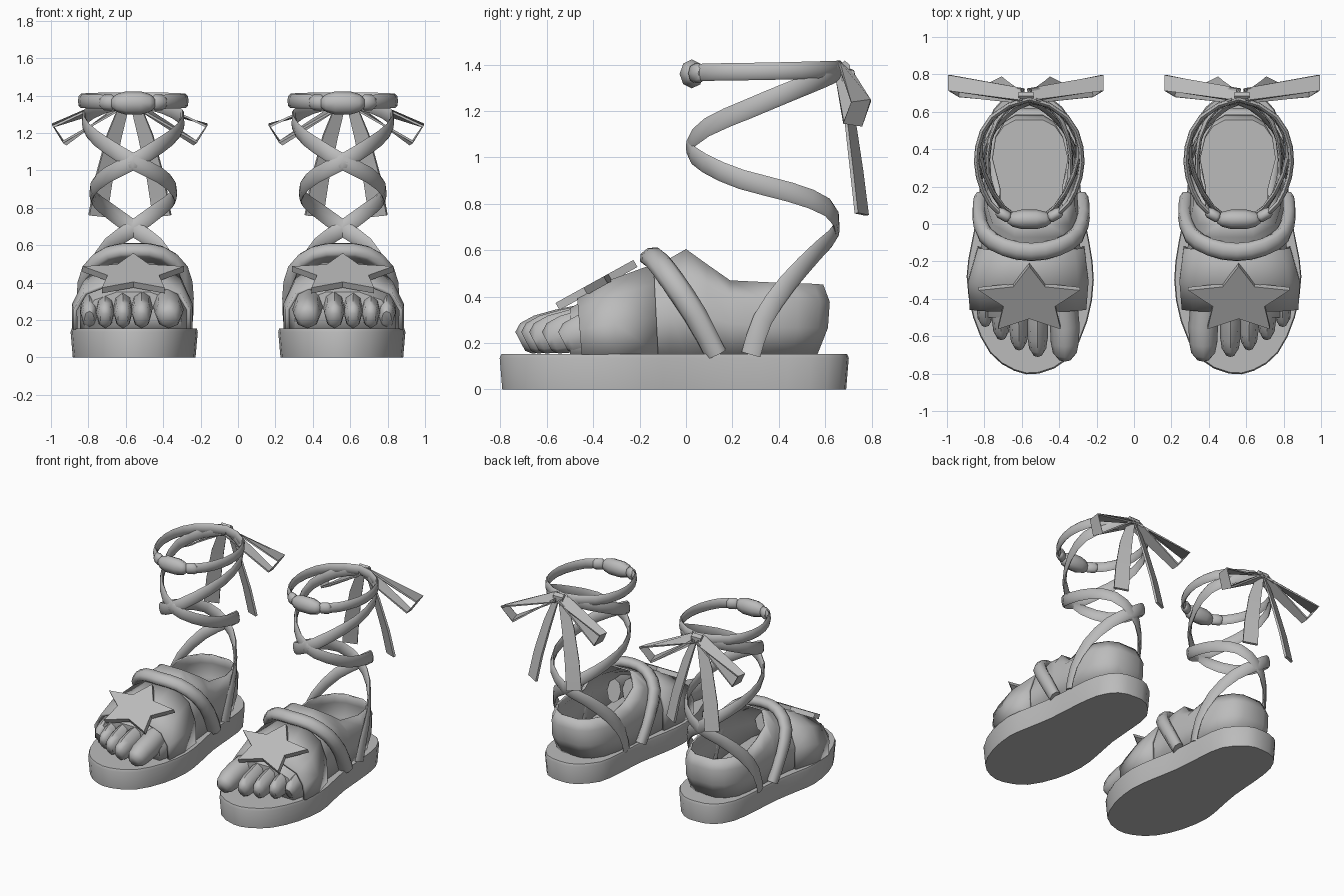
import bpy, bmesh, math
from mathutils import Vector

if "Cube" in bpy.data.objects:
    bpy.data.objects.remove(bpy.data.objects["Cube"])

CX = 0.56  # centre line of the one sandal that is mirrored

mat = bpy.data.materials.new("grey")
mat.diffuse_color = (0.5, 0.5, 0.5, 1)
mat.use_nodes = True
mat.node_tree.nodes["Principled BSDF"].inputs["Base Color"].default_value = mat.diffuse_color


def finish(name, bm, angle=40, solid=0):
    """Turn a bmesh into a shaded object mirrored into a pair."""
    bmesh.ops.recalc_face_normals(bm, faces=bm.faces)
    me = bpy.data.meshes.new(name)
    bm.to_mesh(me)
    bm.free()
    me.materials.append(mat)
    ob = bpy.data.objects.new(name, me)
    bpy.context.collection.objects.link(ob)
    bpy.ops.object.select_all(action='DESELECT')
    ob.select_set(True)
    bpy.context.view_layer.objects.active = ob
    bpy.ops.object.shade_smooth_by_angle(angle=math.radians(angle))
    if solid:
        m = ob.modifiers.new("thickness", 'SOLIDIFY')
        m.thickness, m.offset = solid, -1
    m = ob.modifiers.new("pair", 'MIRROR')
    m.use_mirror_merge = False
    return ob


def smooth_path(pts, steps, closed=False):
    """Catmull-Rom interpolation for points of any dimension."""
    n, out = len(pts), []
    pts = [Vector(p) for p in pts]
    at = (lambda i: pts[i % n]) if closed else (lambda i: pts[max(0, min(n - 1, i))])
    for i in range(n if closed else n - 1):
        a, b, c, d = at(i - 1), at(i), at(i + 1), at(i + 2)
        for s in range(steps):
            t = s / steps
            out.append(0.5 * (2 * b + (c - a) * t + (2 * a - 5 * b + 4 * c - d) * t * t
                              + (3 * b - a - 3 * c + d) * t ** 3))
    return out if closed else out + [pts[-1]]


def bridge(bm, rings, closed):
    n = len(rings[0])
    for k in range(len(rings) if closed else len(rings) - 1):
        a, b = rings[k], rings[(k + 1) % len(rings)]
        for j in range(n):
            bm.faces.new((a[j], a[(j + 1) % n], b[(j + 1) % n], b[j]))
    if not closed:
        bm.faces.new(rings[0])
        bm.faces.new(rings[-1])


def sweep(bm, path, width, thick, outward, closed=False, sides=8):
    """Sweep a flat oval; outward(p) is the direction the flat side faces."""
    n, rings = len(path), []
    P = [Vector(p[:3]) for p in path]
    for i, p in enumerate(P):
        a = P[(i - 1) % n] if closed else P[max(i - 1, 0)]
        b = P[(i + 1) % n] if closed else P[min(i + 1, n - 1)]
        t = (b - a).normalized()
        o = Vector(outward(p))
        o = (o - t * o.dot(t)).normalized()
        w = t.cross(o)
        k = path[i][3] if len(path[i]) > 3 else 1
        off = math.pi / 4 if sides == 4 else 0
        g = math.sqrt(2) if sides == 4 else 1
        rings.append([bm.verts.new(p + k * g * (w * math.cos(q) * width / 2 + o * math.sin(q) * thick / 2))
                      for q in (off + 2 * math.pi * j / sides for j in range(sides))])
    bridge(bm, rings, closed)


# Platform sole
outline = smooth_path([(.51, -.80), (.35, -.72), (.25, -.52), (.215, -.3), (.238, -.1), (.28, .12),
                       (.298, .35), (.33, .55), (.45, .68), (.57, .702), (.70, .67), (.785, .54),
                       (.815, .33), (.832, .1), (.868, -.1), (.895, -.28), (.86, -.5), (.77, -.69),
                       (.64, -.785)], 2, True)
bm = bmesh.new()
rings = [[bm.verts.new((CX + (p.x - CX) * s, -.05 + (p.y + .05) * t, z)) for p in outline]
         for s, t, z in ((.965, .985, 0), (1, 1, .135), (.985, .99, .153))]
bridge(bm, rings, False)
finish("sole", bm)

# Half profiles of arch cross-sections: (fraction of width, fraction of height)
ARCH = ((1, 0), (1, .42), (.82, .78), (.34, 1))
SIDE = ((.96, 0), (1, .42), (.94, .78), (.7, 1))
WALL = ((.9, 0), (1, .38), (1, .75), (.86, 1))
BULGE = (-.045, 0, .008, -.02)  # heel curve at each wall height


def loft(sections, heel=False, lean=0):
    bm = bmesh.new()
    rows = []
    for y, cx, hw, top, prof in sections:
        half = []
        for j, (a, b) in enumerate(prof):
            d = BULGE[j] * (y - .35) / .26 if prof is WALL else -lean * b
            half.append((hw * a, y + d, .15 + (top - .15) * b))
        pts = [(cx - x, v, z) for x, v, z in half] + [(cx + x, v, z) for x, v, z in half[::-1]]
        rows.append([bm.verts.new(p) for p in pts])
    for k in range(len(rows) - 1):
        for j in range(7):
            if j == 3 and sections[k + 1][4] is not ARCH:
                continue  # ankle opening
            bm.faces.new((rows[k][j], rows[k][j + 1], rows[k + 1][j + 1], rows[k + 1][j]))
    if heel:  # close the front and the back of the heel
        bm.faces.new(rows[0])
        e = rows[-1]
        for j in range(3):
            bm.faces.new((e[j], e[j + 1], e[6 - j], e[7 - j]))
    return bm


# Foot body with open ankle
finish("foot_body", loft([
    (-.50, .56, .255, .35, ARCH), (-.38, .56, .285, .42, ARCH), (-.2, .555, .275, .51, ARCH),
    (-.07, .55, .258, .565, ARCH), (0, .55, .252, .605, ARCH), (.09, .55, .25, .54, SIDE),
    (.19, .55, .248, .47, SIDE), (.35, .555, .245, .462, WALL), (.48, .56, .218, .458, WALL),
    (.57, .56, .16, .455, WALL), (.612, .56, .085, .452, WALL)], heel=True), 50, .012)

# Wide front strap
finish("front_strap", loft([
    (-.45, .567, .312, .405, ARCH), (-.3, .565, .322, .475, ARCH), (-.12, .55, .285, .54, ARCH)],
    lean=.02), 45, .02)

# Toes: x at root, x at tip, tip y, width
bm = bmesh.new()
for x0, x1, y, w in ((.385, .37, -.715, .15), (.5, .515, -.69, .108), (.59, .615, -.655, .1),
                     (.67, .71, -.60, .098), (.75, .795, -.53, .095)):
    sweep(bm, [(x0, y + .32, .29, 1.05), (x1, y + .17, .258, 1.06), (x1, y + .08, .238, 1.0),
               (x1, y + .025, .22, .85), (x1, y, .207, .55)], w, .165, lambda p: (0, 0, 1))
finish("toes", bm, 60)

# Star ornament lying on the front strap
bm = bmesh.new()
layers = []
for h in (0, .035):
    row = []
    for i in range(10):
        r, q = (.285, .145)[i % 2], math.pi / 2 + i * math.pi / 5
        u, v = r * math.cos(q), r * math.sin(q) * .75
        row.append(bm.verts.new((CX + u, -.395 + v * .87 - h * .5, .425 + v * .48 + h * .87)))
    layers.append(row)
bridge(bm, layers, False)
finish("star", bm, 20)

# Padded instep band
half = [(-.262, .13, .15), (-.275, .04, .32), (-.245, -.06, .47), (-.14, -.125, .555)]
arch = half + [(0, -.15, .572)] + [(-x, y, z) for x, y, z in half[::-1]]
bm = bmesh.new()
sweep(bm, smooth_path([(.55 + x, y, z) for x, y, z in arch], 2), .105, .08,
      lambda p: (p.x - .55, -.15, p.z - .2))
finish("instep_band", bm, 60)


def around(p):
    return (p.x - CX, (p.y - .34) * .85, 0)


# Two crossing ankle laces
bm = bmesh.new()
for s in (1, -1):
    lace = [(.258, .28, .15), (.258, .33, .30), (.225, .44, .46), (.13, .57, .6), (0, .65, .69),
            (-.13, .61, .785), (-.21, .45, .85), (-.215, .24, .905), (-.14, .08, .975),
            (0, .012, 1.045), (.14, .09, 1.13), (.24, .27, 1.21), (.258, .45, 1.285),
            (.16, .6, 1.345), (.03, .665, 1.375)]
    sweep(bm, smooth_path([(CX + s * x, y, z) for x, y, z in lace], 2), .085, .026, around)
finish("ankle_laces", bm, 60)

# Ankle ring, open at the front where the bead sits
half = [(.13, .04, 1.365), (.21, .11, 1.368), (.27, .25, 1.37), (.275, .41, 1.373), (.2, .57, 1.377)]
bm = bmesh.new()
ring = half + [(0, .665, 1.38)] + [(-x, y, z) for x, y, z in half[::-1]]
sweep(bm, smooth_path([(CX + x, y, z) for x, y, z in ring], 2), .075, .03, around)
# end collars beside the bead
for s in (1, -1):
    sweep(bm, [(CX + s * x, y, 1.363, k) for x, y, k in
               ((.10, .035, .7), (.115, .037, 1), (.155, .06, 1), (.17, .07, .7))], .085, .06, around)
finish("ankle_ring", bm, 60)

# Front bead
bm = bmesh.new()
sweep(bm, [(CX + x, .025, 1.36, k) for x, k in
           ((-.115, .4), (-.09, .75), (-.04, 1), (.04, 1), (.09, .75), (.115, .4))],
      .125, .105, lambda p: (0, -1, 0))
finish("front_bead", bm, 60)

# Bow loops, tails and knot at the back
BX = CX + .018
bm = bmesh.new()
for s in (1, -1):
    loop = [(.02, .69, 1.385), (.412, .755, 1.24), (.35, .72, 1.145), (.02, .685, 1.36)]
    sweep(bm, [(BX + s * x, y, z) for x, y, z in loop], .085, .012,
          lambda p, s=s: (p.x - BX - s * .28, 0, p.z - 1.25), True, 4)
finish("bow_loops", bm, 30)
bm = bmesh.new()
for s in (1, -1):
    tail = [(.02, .685, 1.38, .5), (.085, .705, 1.18, .85), (.14, .735, .95, 1), (.172, .758, .755, 1.05)]
    sweep(bm, [(BX + s * x, y, z, k) for x, y, z, k in tail], .1, .016,
          lambda p, s=s: (s * .5, 1, 0), False, 4)
finish("bow_tails", bm, 30)
bm = bmesh.new()
sweep(bm, [(BX - .04, .685, 1.38), (BX + .04, .685, 1.38)], .075, .05, lambda p: (0, 1, 0), False, 6)
finish("bow_knot", bm, 30)
